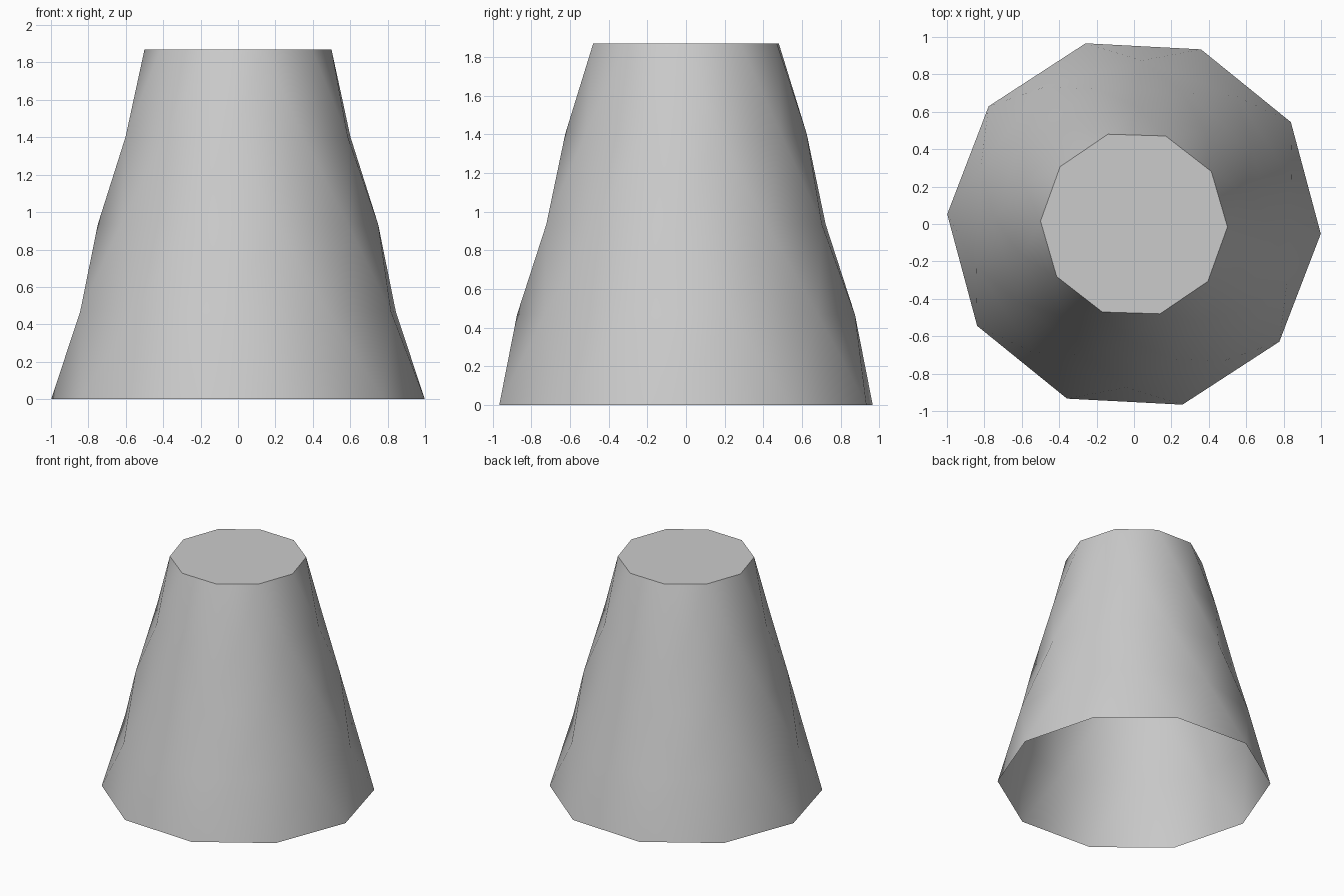
import bpy
import bmesh
from math import cos, sin, radians

cube = bpy.data.objects.get("Cube")
if cube:
    bpy.data.objects.remove(cube, do_unlink=True)

SIDES, LEVELS = 10, 4
HEIGHT, BASE_RADIUS, TOP_RADIUS = 1.87, 1.0, 0.5
START, TWIST = -3.0, 18.3   # degrees; each ring turns about half a side

# Single grey material
grey = bpy.data.materials.new("plain grey")
grey.use_nodes = True
colour = (0.6, 0.6, 0.6, 1.0)
grey.diffuse_color = colour
grey.node_tree.nodes["Principled BSDF"].inputs["Base Color"].default_value = colour

# Rings of the tapered shell
bm = bmesh.new()
rings = []
for level in range(LEVELS + 1):
    t = level / LEVELS
    radius = BASE_RADIUS + (TOP_RADIUS - BASE_RADIUS) * t
    angles = [radians(START + TWIST * level + i * 360 / SIDES) for i in range(SIDES)]
    rings.append([bm.verts.new((radius * cos(a), radius * sin(a), HEIGHT * t))
                  for a in angles])

# Triangles between neighbouring rings, forming diamonds
for low, high in zip(rings, rings[1:]):
    for i in range(SIDES):
        j = (i + 1) % SIDES
        bm.faces.new((low[i], low[j], high[i]))
        bm.faces.new((low[j], high[j], high[i]))

# Flat closed top; the bottom stays open
bm.faces.new(rings[-1])

mesh = bpy.data.meshes.new("tapered_shell")
bm.to_mesh(mesh)
bm.free()
mesh.materials.append(grey)
shell = bpy.data.objects.new("tapered_shell", mesh)
bpy.context.collection.objects.link(shell)

# Smooth sides with a sharp top rim
bpy.ops.object.select_all(action="DESELECT")
shell.select_set(True)
bpy.context.view_layer.objects.active = shell
bpy.ops.object.shade_smooth_by_angle(angle=radians(30))
